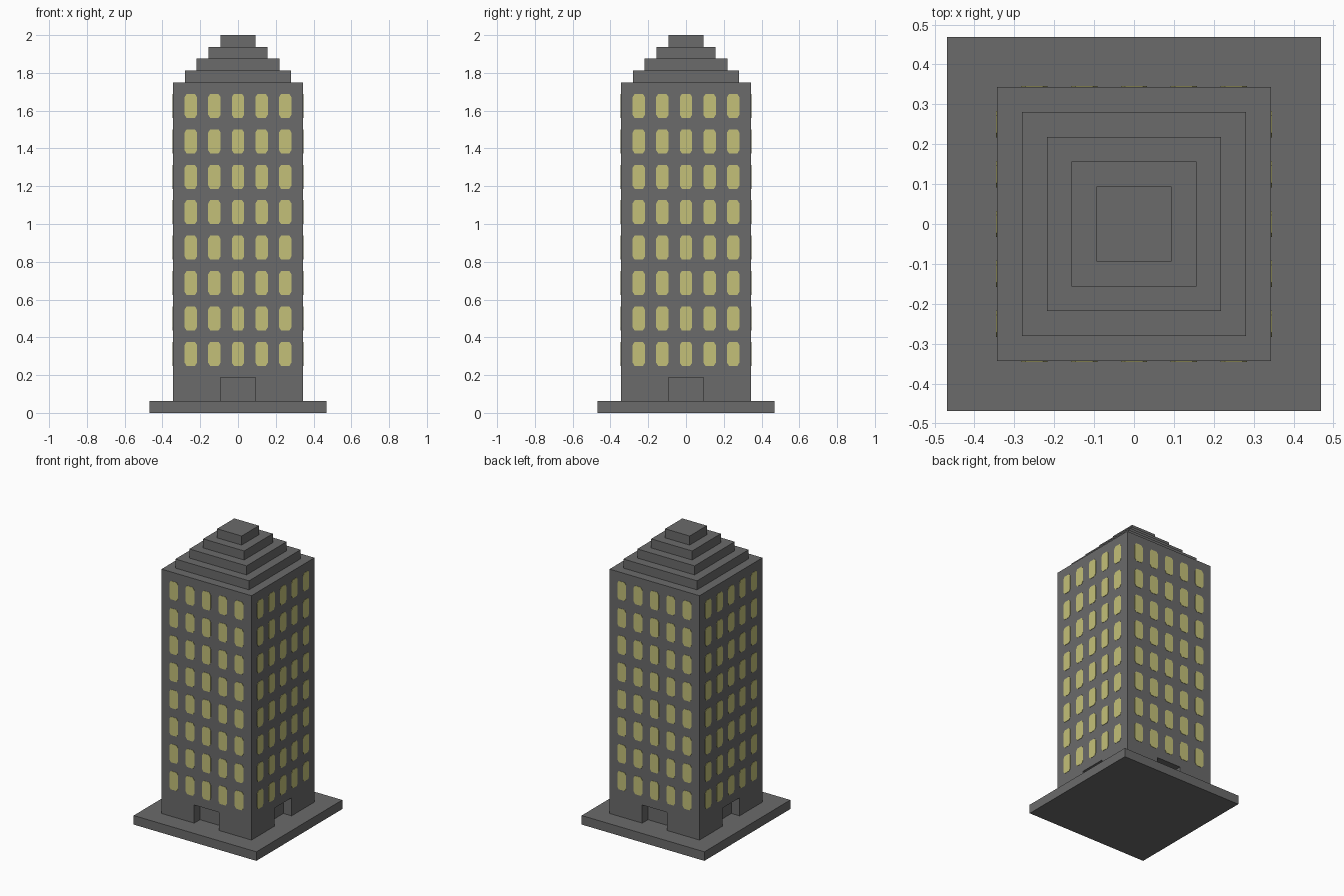
import bpy, bmesh, math
from mathutils import Matrix, Vector

cube = bpy.data.objects.get("Cube")
if cube:
    bpy.data.objects.remove(cube, do_unlink=True)

U = 0.0625                      # building module
TOWER_HALF = 5.5 * U


def material(name, rgb):
    m = bpy.data.materials.new(name)
    m.use_nodes = True
    m.diffuse_color = (*rgb, 1)
    bsdf = next(n for n in m.node_tree.nodes if n.type == 'BSDF_PRINCIPLED')
    bsdf.inputs["Base Color"].default_value = (*rgb, 1)
    bsdf.inputs["Roughness"].default_value = 0.9
    return m


stone = material("grey stone", (0.145, 0.145, 0.145))
lit_glass = material("lit window yellow", (0.55, 0.53, 0.19))


def add_box(bm, lo, hi):
    lo, hi = Vector(lo), Vector(hi)
    size = hi - lo
    mat = Matrix.Translation((lo + hi) / 2) @ Matrix.Diagonal((*size, 1))
    return bmesh.ops.create_cube(bm, size=1, matrix=mat)["verts"]


def finish(bm, name, mat):
    bmesh.ops.recalc_face_normals(bm, faces=bm.faces)
    me = bpy.data.meshes.new(name)
    bm.to_mesh(me)
    bm.free()
    me.materials.append(mat)
    ob = bpy.data.objects.new(name, me)
    bpy.context.scene.collection.objects.link(ob)
    return ob


def slab(name, half, z0, z1):
    bm = bmesh.new()
    add_box(bm, (-half, -half, z0), (half, half, z1))
    return finish(bm, name, stone)


# Plinth and tower body
slab("base_slab", 7.5 * U, 0, U)
tower = slab("tower_body", TOWER_HALF, U, 28 * U)

# Stepped roof
for i, half in enumerate((4.5, 3.5, 2.5, 1.5)):
    slab(f"roof_step_{i + 1}", half * U, (28 + i) * U, (29 + i) * U)

# Recessed doorway in the middle of each side
bm = bmesh.new()
for k in range(4):
    verts = add_box(bm, (-1.5 * U, -TOWER_HALF - U, 0.5 * U),
                    (1.5 * U, -TOWER_HALF + U, 3 * U))
    bmesh.ops.rotate(bm, verts=verts, cent=(0, 0, 0),
                     matrix=Matrix.Rotation(k * math.pi / 2, 3, 'Z'))
cutter = finish(bm, "doorway_cutter", stone)
cutter.hide_render = True
mod = tower.modifiers.new("doorways", 'BOOLEAN')
mod.operation = 'DIFFERENCE'
mod.solver = 'EXACT'
mod.object = cutter
bpy.context.view_layer.objects.active = tower
bpy.ops.object.modifier_apply(modifier=mod.name)
bpy.data.objects.remove(cutter, do_unlink=True)

# Window outline: upright rectangle with clipped corners
W, H, CX, CZ = 0.033, 0.0635, 0.011, 0.017
outline = [(-W, -H + CZ), (-W + CX, -H), (W - CX, -H), (W, -H + CZ),
           (W, H - CZ), (W - CX, H), (-W + CX, H), (-W, H - CZ)]
PLATE = 0.002

# Five columns by eight storeys of thin window plates on each side
for k, side in enumerate(("front", "left", "back", "right")):
    bm = bmesh.new()
    for col in range(-2, 3):
        for row in range(8):
            cx, cz = col * 2 * U, (5 + 3 * row) * U
            face = bm.faces.new([bm.verts.new((cx + x, -TOWER_HALF, cz + z))
                                 for x, z in outline])
            ext = bmesh.ops.extrude_face_region(bm, geom=[face])["geom"]
            bmesh.ops.translate(bm, vec=(0, -PLATE, 0), verts=[
                v for v in ext if isinstance(v, bmesh.types.BMVert)])
    bmesh.ops.rotate(bm, verts=bm.verts, cent=(0, 0, 0),
                     matrix=Matrix.Rotation(k * math.pi / 2, 3, 'Z'))
    finish(bm, f"windows_{side}", lit_glass)
